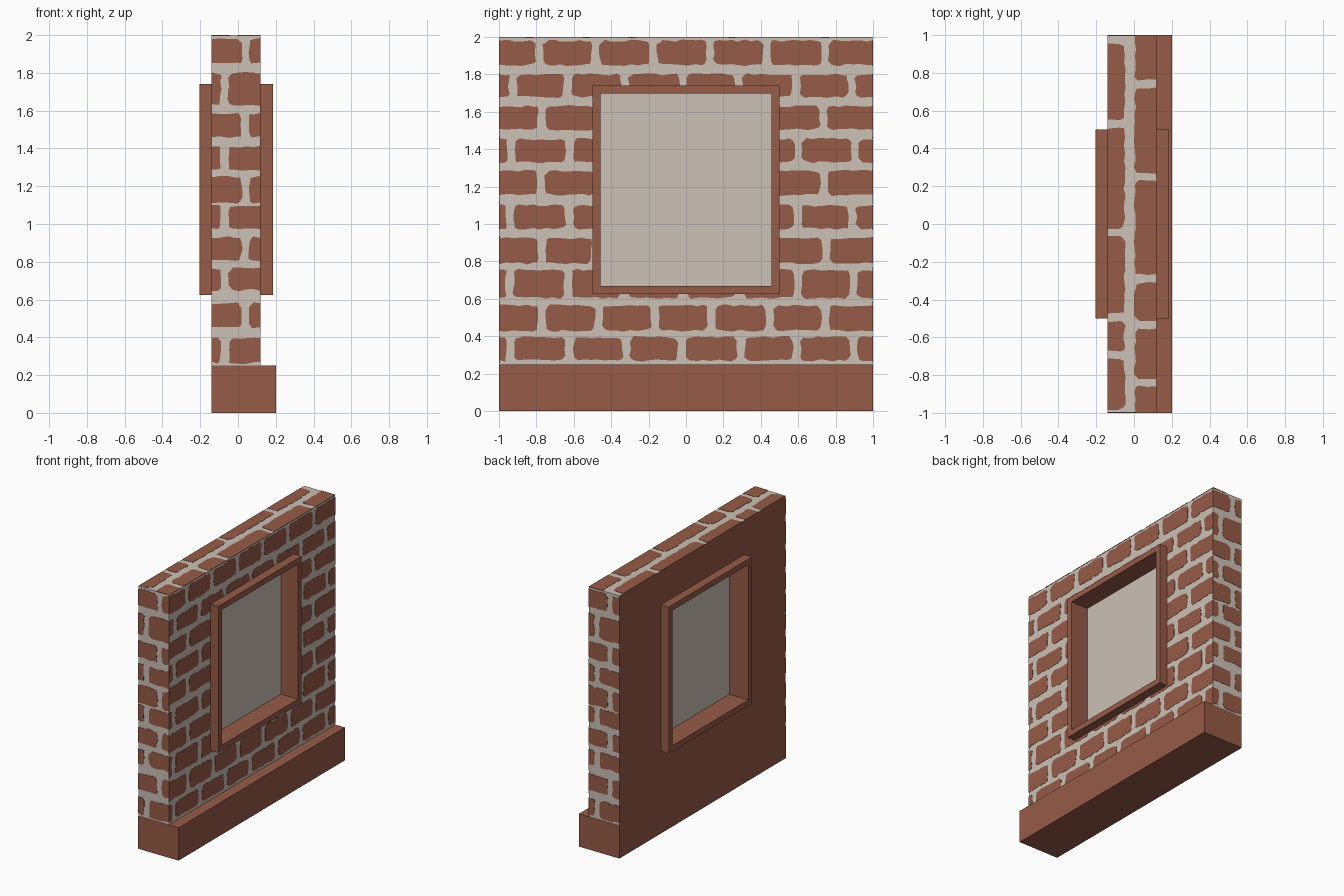
import bpy, bmesh, math, random

if "Cube" in bpy.data.objects:
    bpy.data.objects.remove(bpy.data.objects["Cube"])
random.seed(4)

def material(name, rgb):
    m = bpy.data.materials.new(name)
    m.diffuse_color = (*rgb, 1)
    m.use_nodes = True
    m.node_tree.nodes["Principled BSDF"].inputs["Base Color"].default_value = m.diffuse_color
    return m

BRICK = material("brick red", (0.305, 0.105, 0.063))
MORTAR = material("mortar grey", (0.604, 0.533, 0.468))
X0, X1, TOP, T = -0.14, 0.12, 2.0, 0.002      # wall faces, height, brick relief

def finish(name, bm, *mats):
    bmesh.ops.recalc_face_normals(bm, faces=bm.faces)
    me = bpy.data.meshes.new(name)
    bm.to_mesh(me)
    bm.free()
    ob = bpy.data.objects.new(name, me)
    bpy.context.collection.objects.link(ob)
    for m in mats:
        me.materials.append(m)
    return ob

def box(name, x, y, z, *mats):
    bm = bmesh.new()
    bmesh.ops.create_cube(bm, size=1)
    for v in bm.verts:
        v.co = [(a + b) / 2 + c * (b - a) for c, (a, b) in zip(v.co, (x, y, z))]
    return finish(name, bm, *mats)

def outline(u0, u1, v0, v1, lim):
    """Ragged rounded rectangle; straight and sharp where it meets the wall's edge."""
    at_u = lambda u: min(abs(u - lim[0]), abs(u - lim[1])) < 1e-4
    at_v = lambda v: min(abs(v - lim[2]), abs(v - lim[3])) < 1e-4
    r = min(0.024, (u1 - u0) * 0.3, (v1 - v0) * 0.3)
    pts = []
    for u, v, su, sv, a in ((u0, v0, 1, 1, 180), (u1, v0, -1, 1, 270),
                            (u1, v1, -1, -1, 0), (u0, v1, 1, -1, 90)):
        if at_u(u) or at_v(v):
            pts.append((u, v))
        else:
            for k in (0, 45, 90):
                t = math.radians(a + k)
                pts.append((u + su * r + r * math.cos(t), v + sv * r + r * math.sin(t)))
    out = []
    for (a, b), (c, d) in zip(pts, pts[1:] + pts[:1]):
        n = max(1, int(math.hypot(c - a, d - b) / 0.035))
        for i in range(n):
            u, v = a + (c - a) * i / n, b + (d - b) * i / n
            j = 0.006
            out.append((u if at_u(u) else u + random.uniform(-j, j),
                        v if at_v(v) else v + random.uniform(-j, j)))
    return out

def plate(bm, pts, place):
    """Thin brick face; place(u, v, depth) gives the 3D point."""
    a = [bm.verts.new(place(u, v, 0)) for u, v in pts]
    b = [bm.verts.new(place(u, v, T * 2)) for u, v in pts]
    bm.faces.new(a)
    bm.faces.new(b[::-1])
    for i in range(len(a)):
        k = (i + 1) % len(a)
        bm.faces.new((a[i], b[i], b[k], a[k]))

def course(bm, joints, lo, hi, v0, v1, lim, place, gap=0.042):
    """One row of bricks split at the given joints."""
    cuts = [lo - gap / 2] + [j for j in joints if lo < j < hi] + [hi + gap / 2]
    for a, b in zip(cuts, cuts[1:]):
        plate(bm, outline(a + gap / 2, b - gap / 2, v0, v1, lim), place)

# mortar core, plain brick colour on the back
core = box("wall_core", (X0, X1 - T), (-1 + T, 1 - T), (0.2, TOP - T), MORTAR, BRICK)
for p in core.data.polygons:
    p.material_index = 1 if p.normal.x < -0.5 else 0

# bricks on the broad face
rows = [(1.85, 1.98), (1.68, 1.80), (1.505, 1.63), (1.33, 1.455), (1.155, 1.285),
        (0.975, 1.10), (0.79, 0.925), (0.605, 0.755), (0.43, 0.565), (0.27, 0.395)]
bm = bmesh.new()
for i, (z0, z1) in enumerate(rows):
    start = -0.935 if i % 2 else -0.78
    joints = [start + 0.305 * k + random.uniform(-0.01, 0.01) for k in range(7)]
    course(bm, joints, -1, 1, z0, z1, (-1, 1, 0, TOP), lambda u, v, d: (X1 - d, u, v))
face_bricks = finish("face_bricks", bm, BRICK)

# bricks on both narrow ends, mirrored
ends = [(1.85, 1.98), (1.63, 1.80), (1.46, 1.585), (1.285, 1.41), (1.11, 1.25),
        (0.975, 1.095), (0.805, 0.93), (0.65, 0.765), (0.45, 0.58), (0.265, 0.395)]
for name, s in (("front_end_bricks", -1), ("rear_end_bricks", 1)):
    bm = bmesh.new()
    for i, (z0, z1) in enumerate(ends):
        j = -0.07 if i % 2 else 0.04
        if s > 0:
            j = X0 + X1 - j
        course(bm, [j], X0, X1, z0, z1, (X0, X1, 0, TOP),
               lambda u, v, d: (u, s * (1 - d), v))
    finish(name, bm, BRICK)

# bricks on the top, in two strips
bm = bmesh.new()
for x0, x1, lo, hi, joints in ((X0, -0.05, -0.98, 0.95, (-0.695, -0.495, -0.045, 0.53)),
                               (0.005, X1, -1, 1, (-0.84, -0.535, -0.29, 0.25, 0.74))):
    course(bm, joints, lo, hi, x0, x1, (-1, 1, X0, X1), lambda u, v, d: (v, u, TOP - d))
finish("top_bricks", bm, BRICK)

# window opening cut through the wall
cutter = box("opening_cutter", (-0.5, 0.5), (-0.48, 0.48), (0.645, 1.715))
cutter.hide_render = True
for ob in (core, face_bricks):
    mod = ob.modifiers.new("opening", 'BOOLEAN')
    mod.operation, mod.solver, mod.object = 'DIFFERENCE', 'EXACT', cutter
    bpy.context.view_layer.objects.active = ob
    bpy.ops.object.modifier_apply(modifier=mod.name)
bpy.data.objects.remove(cutter)

# window frame: mitred ring
bm = bmesh.new()
loops = []
for x, w in ((-0.205, 0), (0.185, 0), (0.185, 0.043), (-0.205, 0.043)):
    y, z0, z1 = 0.5 - w, 0.625 + w, 1.74 - w
    loops.append([bm.verts.new((x, *p)) for p in ((-y, z0), (y, z0), (y, z1), (-y, z1))])
for a, b in zip(loops, loops[1:] + loops[:1]):
    for i in range(4):
        k = (i + 1) % 4
        bm.faces.new((a[i], a[k], b[k], b[i]))
finish("window_frame", bm, BRICK)

# pane and plinth
box("window_pane", (-0.045, 0.04), (-0.47, 0.47), (0.655, 1.71), MORTAR)
box("plinth", (X0, 0.2), (-1, 1), (0, 0.25), BRICK)
